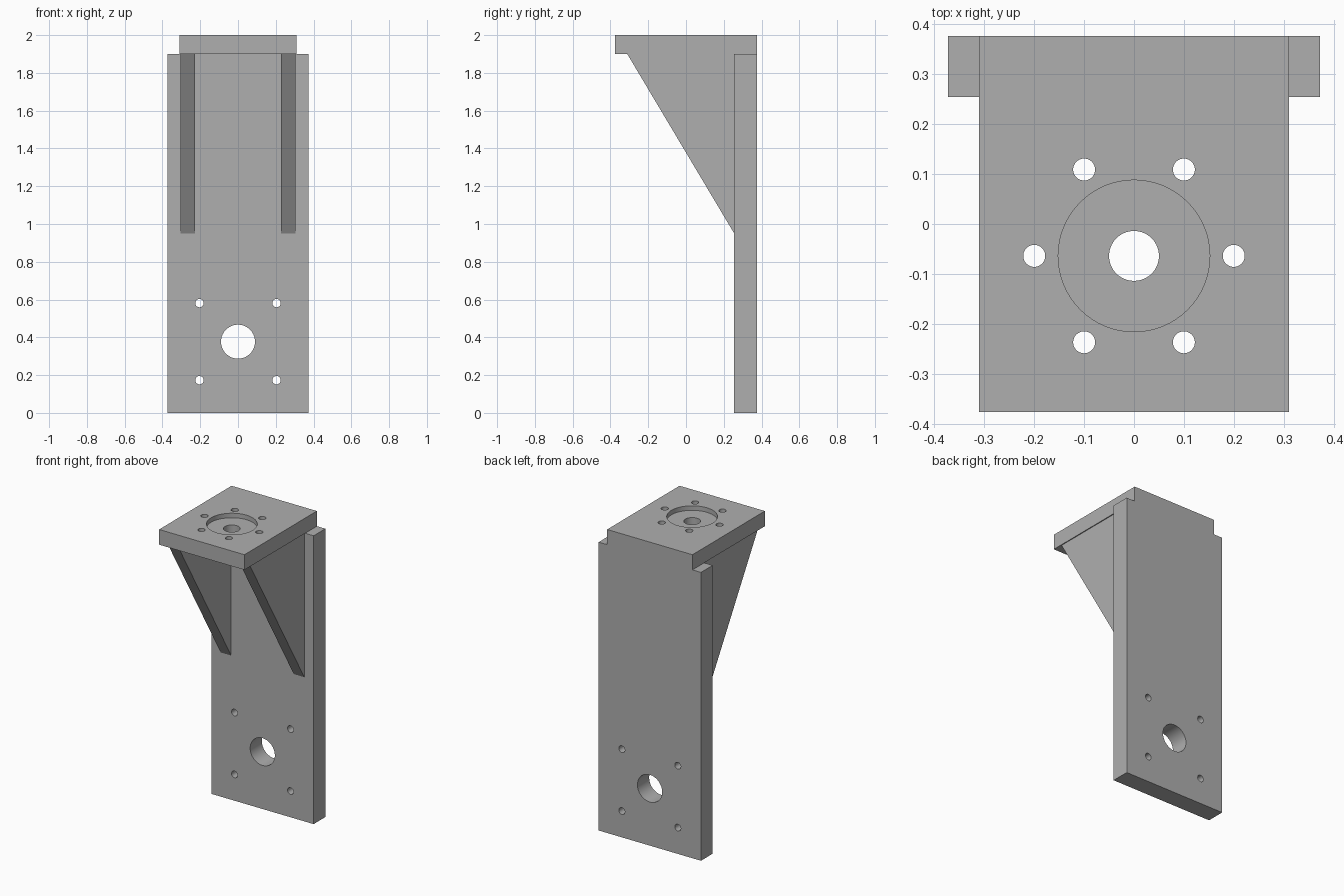
import bpy
import bmesh
from math import cos, sin, pi
from mathutils import Matrix, Vector

if "Cube" in bpy.data.objects:
    bpy.data.objects.remove(bpy.data.objects["Cube"], do_unlink=True)

steel = bpy.data.materials.new("grey_steel")
steel.use_nodes = True
grey = (0.43, 0.43, 0.43, 1)
steel.diffuse_color = grey
steel.node_tree.nodes["Principled BSDF"].inputs["Base Color"].default_value = grey


def add_object(name, bm):
    bmesh.ops.recalc_face_normals(bm, faces=bm.faces)
    mesh = bpy.data.meshes.new(name)
    bm.to_mesh(mesh)
    bm.free()
    mesh.materials.append(steel)
    obj = bpy.data.objects.new(name, mesh)
    bpy.context.collection.objects.link(obj)
    return obj


def extrude_profile(name, points, direction):
    """Extrude a flat outline into a solid."""
    bm = bmesh.new()
    face = bm.faces.new([bm.verts.new(p) for p in points])
    new = bmesh.ops.extrude_face_region(bm, geom=[face], use_keep_orig=True)["geom"]
    verts = [v for v in new if isinstance(v, bmesh.types.BMVert)]
    bmesh.ops.translate(bm, verts=verts, vec=Vector(direction))
    return add_object(name, bm)


def drill(obj, centre, radius, depth, axis):
    """Cut a round hole whose cutter is centred on the given point."""
    bm = bmesh.new()
    turn = Matrix.Rotation(pi / 2, 4, "X") if axis == "Y" else Matrix()
    bmesh.ops.create_cone(bm, cap_ends=True, segments=64, radius1=radius, radius2=radius,
                          depth=depth, matrix=Matrix.Translation(centre) @ turn)
    cutter = add_object("hole_cutter", bm)
    cutter.hide_render = True
    mod = obj.modifiers.new("hole", "BOOLEAN")
    mod.object, mod.operation, mod.solver = cutter, "DIFFERENCE", "EXACT"
    bpy.context.view_layer.objects.active = obj
    bpy.ops.object.modifier_apply(modifier=mod.name)
    bpy.data.objects.remove(cutter, do_unlink=True)


def smooth(obj):
    bpy.ops.object.select_all(action="DESELECT")
    obj.select_set(True)
    bpy.context.view_layer.objects.active = obj
    bpy.ops.object.shade_smooth_by_angle(angle=pi / 6)


BACK, WALL, SHELF_Z = 0.377, 0.255, 1.9

# Upright back plate with a motor bore and four bolt holes
w = 0.373
back_plate = extrude_profile("back_plate", [(-w, WALL, 0), (w, WALL, 0), (w, WALL, SHELF_Z),
                                            (-w, WALL, SHELF_Z)], (0, BACK - WALL, 0))
bore_z, spacing = 0.377, 0.204
drill(back_plate, (0, 0.316, bore_z), 0.09, 0.4, "Y")
for sx in (-1, 1):
    for sz in (-1, 1):
        drill(back_plate, (sx * spacing, 0.316, bore_z + sz * spacing), 0.022, 0.4, "Y")
smooth(back_plate)

# Top plate with a recess, a centre bore and a ring of six holes
w = 0.311
top_plate = extrude_profile("top_plate", [(-w, -BACK, SHELF_Z), (w, -BACK, SHELF_Z),
                                          (w, BACK, SHELF_Z), (-w, BACK, SHELF_Z)], (0, 0, 0.1))
hub_y = -0.064
drill(top_plate, (0, hub_y, 2.0), 0.152, 0.06, "Z")
drill(top_plate, (0, hub_y, 1.95), 0.05, 0.4, "Z")
for i in range(6):
    a = i * pi / 3
    drill(top_plate, (0.2 * cos(a), hub_y + 0.2 * sin(a), 1.95), 0.022, 0.4, "Z")
smooth(top_plate)

# Triangular ribs bracing the top plate
for name, x in (("left_rib", 0.228), ("right_rib", -0.305)):
    extrude_profile(name, [(x, WALL, 0.95), (x, WALL, SHELF_Z), (x, -0.311, SHELF_Z)],
                    (0.077, 0, 0))
